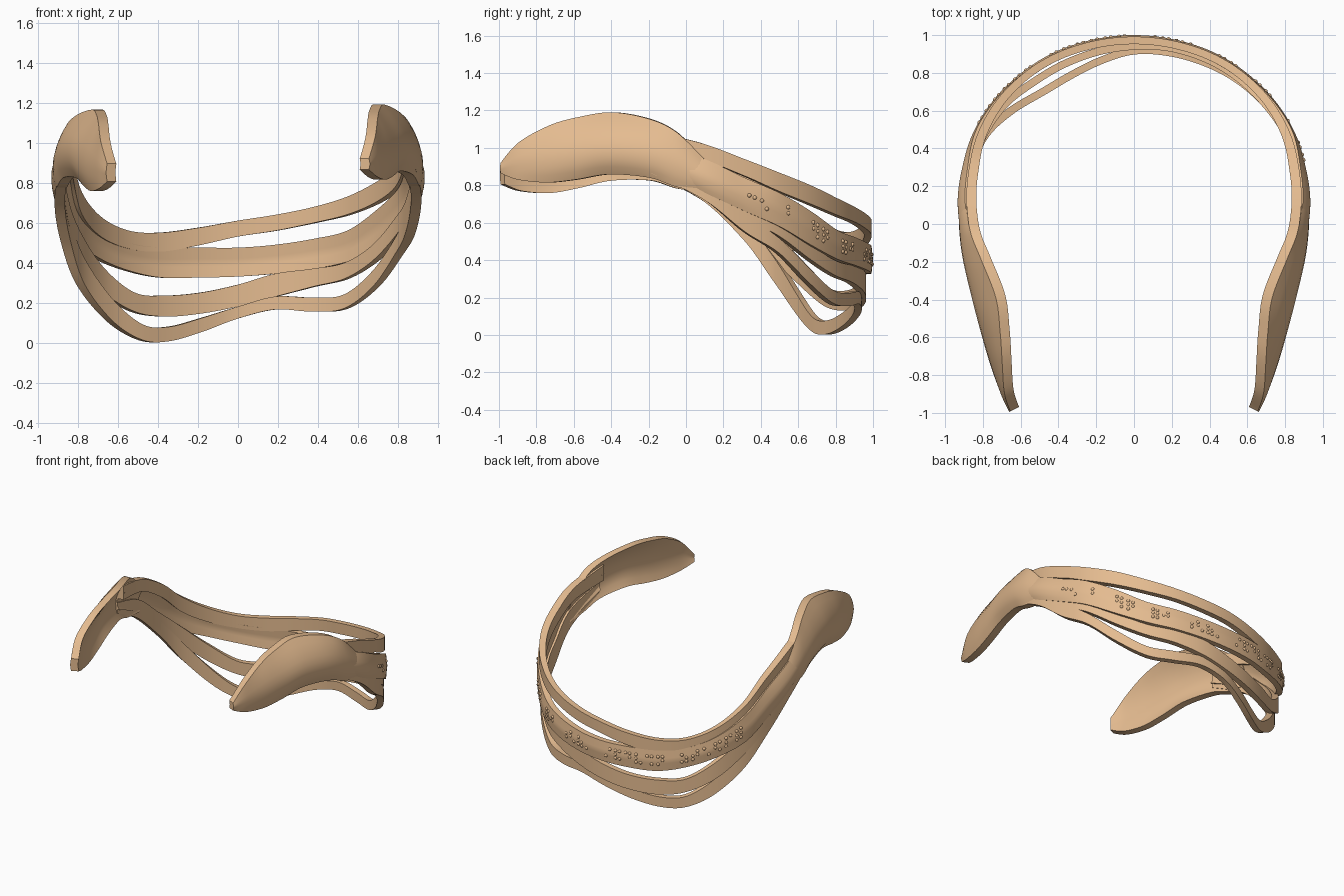
import bpy, bmesh, random
from mathutils import Vector

if "Cube" in bpy.data.objects:
    bpy.data.objects.remove(bpy.data.objects["Cube"])

random.seed(4)
mat = bpy.data.materials.new("tan")
mat.diffuse_color = (0.78, 0.50, 0.28, 1)
mat.use_nodes = True
mat.node_tree.nodes["Principled BSDF"].inputs["Base Color"].default_value = mat.diffuse_color


def sample(rows, t):
    """Catmull-Rom interpolation of every column at station t."""
    n = len(rows) - 1
    i = max(0, min(int(t), n - 1))
    f = t - i
    a, b, c, d = (rows[max(0, min(n, i + k))] for k in (-1, 0, 1, 2))
    return [0.5 * (2 * q + (r - p) * f + (2 * p - 5 * q + 4 * r - s) * f * f
                   + (3 * q - p - 3 * r + s) * f ** 3)
            for p, q, r, s in zip(a, b, c, d)]


def frame(rows, t):
    """Interpolated row and its outward direction in plan."""
    n = len(rows) - 1
    a, b = sample(rows, max(0, t - 0.05)), sample(rows, min(n, t + 0.05))
    tx, ty = b[0] - a[0], b[1] - a[1]
    return sample(rows, t), Vector((-ty, tx, 0)).normalized()


def finish(bm, name):
    bmesh.ops.recalc_face_normals(bm, faces=bm.faces)
    me = bpy.data.meshes.new(name)
    bm.to_mesh(me)
    bm.free()
    ob = bpy.data.objects.new(name, me)
    bpy.context.collection.objects.link(ob)
    me.materials.append(mat)
    bpy.ops.object.select_all(action='DESELECT')
    ob.select_set(True)
    bpy.context.view_layer.objects.active = ob
    bpy.ops.object.shade_smooth_by_angle(angle=0.6)
    return ob


def band(rows, name, ridge=0.0, steps=8, vn=8):
    """Loft a thin upright band; row = x, y, z low, z high, inset, top lean."""
    bm = bmesh.new()
    rings = []
    for k in range((len(rows) - 1) * steps + 1):
        (x, y, lo, hi, inset, lean), nrm = frame(rows, k / steps)
        # slightly thicker at the sides than across the back
        thick = 0.040 + 0.012 * max(0.0, min(1.0, (0.8 - y) / 0.5))
        ring = []
        for side in (0, 1):
            for j in range(vn + 1):
                v = j / vn if side == 0 else 1 - j / vn
                dome = lean * (max(0, v - 0.3) / 0.7) ** 2 + 0.3 * lean * (max(0, 0.3 - v) / 0.3) ** 2
                dep = inset + dome - ridge * (1 - abs(2 * v - 1)) + side * thick
                ring.append(bm.verts.new(Vector((x, y, lo + (hi - lo) * v)) - nrm * dep))
        rings.append(ring)
    m = len(rings[0])
    for a, b in zip(rings, rings[1:]):
        for j in range(m):
            bm.faces.new((a[j], a[(j + 1) % m], b[(j + 1) % m], b[j]))
    bm.faces.new(rings[0])
    bm.faces.new(rings[-1])
    return finish(bm, name)


# shared horseshoe plan, left side round the back to the right side
half = [(0.90, -0.2), (0.928, 0.1), (0.898, 0.32), (0.835, 0.5), (0.722, 0.67),
        (0.57, 0.81), (0.4, 0.91), (0.2, 0.972), (0, 0.992)]
plan = [(-x, y) for x, y in half] + half[-2::-1]


def strand(low, high, inset, lean=(0, 0, 0)):
    leans = [*lean] + [0] * 11 + [*lean[::-1]]
    return [(*p, a, b, i, l) for p, a, b, i, l in zip(plan, low, high, inset, leans)]


# four strands spreading across the back, ends buried inside the arms
top = strand(
    [.98, .92, .80, .64, .53, .47, .455, .487, .53, .56, .60, .64, .70, .77, .85, .93, .98],
    [1.08, 1.01, .90, .75, .63, .56, .55, .575, .61, .64, .68, .73, .80, .87, .94, 1.02, 1.09],
    [.055, .042, .028, .015, .005] + [0] * 7 + [.005, .015, .028, .042, .055])
wide = strand(
    [.90, .76, .63, .50, .42, .36, .325, .325, .33, .345, .37, .405, .48, .58, .66, .76, .90],
    [1.03, .94, .83, .69, .57, .50, .475, .475, .475, .49, .52, .56, .66, .76, .84, .94, 1.03],
    [.012] + [0] * 15 + [.012], lean=(.045, .035, .02))
lower = strand(
    [.87, .75, .56, .40, .25, .155, .13, .145, .18, .23, .28, .32, .41, .53, .62, .75, .87],
    [.95, .85, .68, .53, .37, .25, .235, .25, .29, .345, .37, .40, .49, .62, .71, .85, .95],
    [.012, .01, .01, .02, .03, .05, .05, .04, .03, .02, .02, .02, .02, .01, .01, .01, .012])
bottom = strand(
    [.87, .71, .51, .29, .11, .012, .008, .055, .12, .165, .155, .17, .28, .44, .55, .72, .87],
    [.93, .80, .62, .42, .22, .09, .08, .125, .18, .23, .225, .24, .36, .52, .64, .80, .93],
    [.012, .01, .01, .03, .08, .12, .12, .09, .055, .045, .04, .03, .02, .01, .01, .01, .012])
band(top, "top_strand")
band(wide, "wide_strand", ridge=0.008)
band(lower, "lower_strand")
band(bottom, "bottom_strand")

# broad domed arms reaching forward to blunt tips, tapering into the wide strand
arm = [(.655, -.992, .865, .92, 0, 0), (.70, -.9, .83, 1.03, 0, .015), (.755, -.75, .815, 1.12, 0, .06),
       (.80, -.6, .83, 1.165, 0, .095), (.848, -.42, .858, 1.19, 0, .12), (.90, -.2, .84, 1.15, 0, .09),
       (.92, -.05, .79, 1.08, 0, .055), (.928, .1, .765, .935, .004, .035)]


def mirrored(x, y, lo, hi, inset, lean):
    k = max(0.0, min(1.0, (.1 - y) * 2))
    return (-x, y, lo - k * (.025 + .035 * min(1, max(0, -y - .3) * 2)), hi - .025 * k, inset, lean)


band([mirrored(*r) for r in arm], "left_arm", ridge=0.006)
band(arm[::-1], "right_arm", ridge=0.006)

# small raised beads scattered in clusters over the wide strand
bm = bmesh.new()
t = 3.2
while t < 14.3:
    for col in range(2):
        for v in (0.34, 0.52, 0.70):
            if random.random() < 0.55:
                r, nrm = frame(wide, t + col * 0.15)
                pos = Vector((r[0], r[1], r[2] + (r[3] - r[2]) * v)) - nrm * (r[4] - 0.002)
                new = bmesh.ops.create_icosphere(bm, subdivisions=2, radius=0.012)["verts"]
                bmesh.ops.translate(bm, verts=new, vec=pos)
    t += random.choice((0.36, 0.36, 0.36, 0.8))
finish(bm, "beads")
